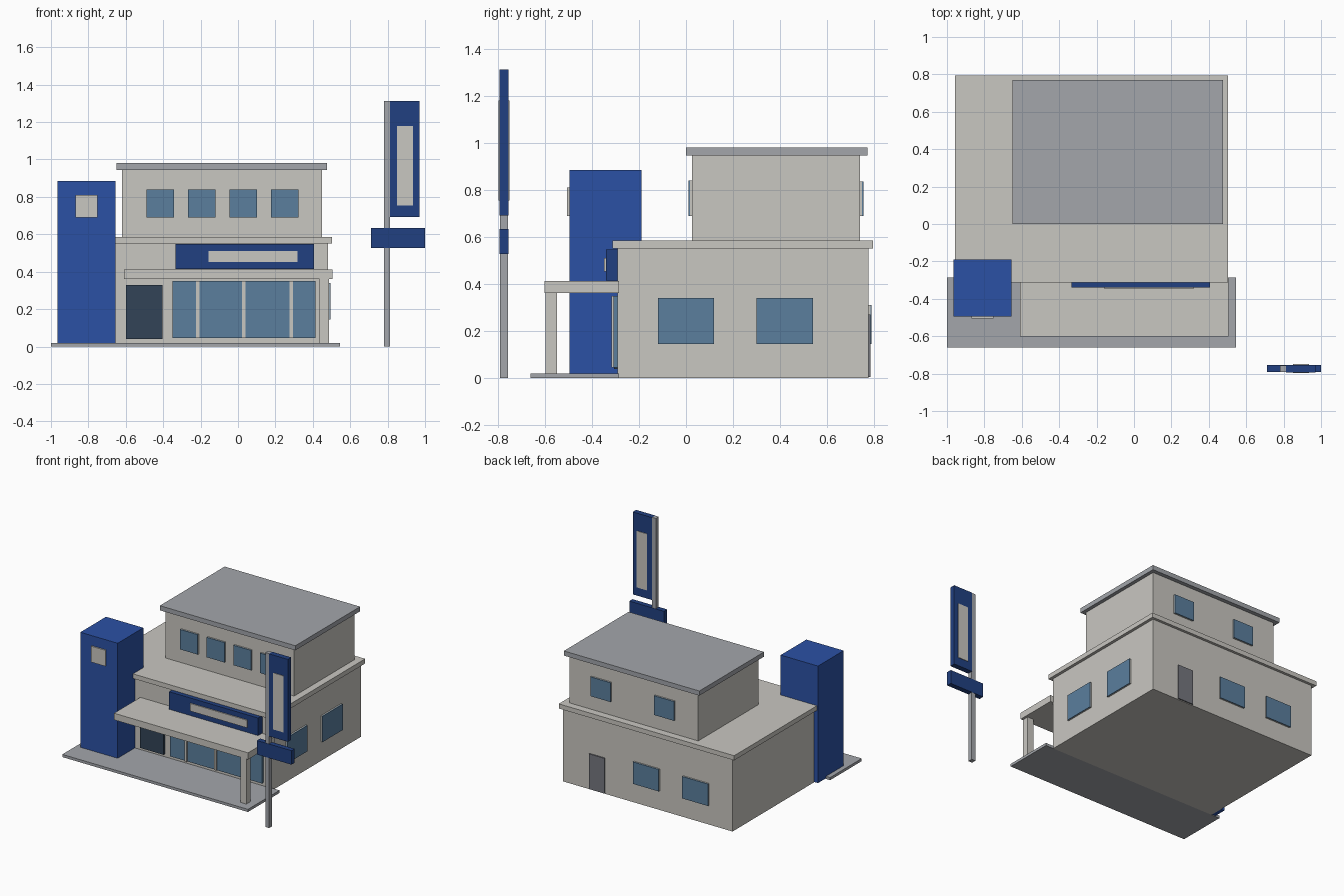
import bpy
import bmesh

cube = bpy.data.objects.get("Cube")
if cube:
    bpy.data.objects.remove(cube, do_unlink=True)


def linear(c):
    c /= 255
    return c / 12.92 if c <= 0.04045 else ((c + 0.055) / 1.055) ** 2.4


def material(name, *rgb):
    m = bpy.data.materials.new(name)
    m.use_nodes = True
    colour = [linear(c) for c in rgb] + [1]
    m.diffuse_color = colour
    m.node_tree.nodes["Principled BSDF"].inputs["Base Color"].default_value = colour
    return m


WALL = material("warm_white", 201, 199, 193)
GREY = material("concrete_grey", 163, 166, 171)
BLUE = material("bright_blue", 43, 81, 165)
NAVY = material("sign_blue", 33, 64, 129)
GLASS = material("window_glass", 91, 127, 158)
DARK = material("dark_glass", 50, 68, 87)
STEEL = material("door_grey", 118, 119, 127)


def box(name, mat, x, y, z):
    """Box spanning the (low, high) pair on each axis."""
    bm = bmesh.new()
    bmesh.ops.create_cube(bm, size=1)
    for v in bm.verts:
        v.co = [a[0] + (c + 0.5) * (a[1] - a[0]) for c, a in zip(v.co, (x, y, z))]
    mesh = bpy.data.meshes.new(name)
    bm.to_mesh(mesh)
    bm.free()
    mesh.materials.append(mat)
    obj = bpy.data.objects.new(name, mesh)
    bpy.context.collection.objects.link(obj)
    return obj


def window(name, axis, wall, side, span, z):
    """Wall-coloured frame block with a glass plate on its outer face."""
    for part, mat, near, far in (("frame", WALL, -0.01, 0.008), ("glass", GLASS, 0.008, 0.014)):
        depth = sorted((wall + side * near, wall + side * far))
        x, y = (depth, span) if axis == "x" else (span, depth)
        box(f"{name}_{part}", mat, x, y, z)


# Ground floor and forecourt
box("ground_floor", WALL, (-0.93, 0.48), (-0.29, 0.775), (0, 0.55))
box("ground_floor_roof", WALL, (-0.957, 0.502), (-0.312, 0.795), (0.55, 0.585))
box("forecourt_slab", GREY, (-1, 0.545), (-0.66, -0.285), (0, 0.02))

# Upper floor
box("upper_floor", WALL, (-0.62, 0.45), (0.025, 0.74), (0.58, 0.945))
box("upper_roof", GREY, (-0.65, 0.477), (0, 0.77), (0.945, 0.98))

# Tower with square plaque
box("corner_tower", BLUE, (-0.965, -0.655), (-0.495, -0.19), (0.005, 0.885))
box("tower_plaque", WALL, (-0.87, -0.75), (-0.505, -0.49), (0.69, 0.81))

# Entrance canopy and its post
box("canopy", WALL, (-0.61, 0.505), (-0.602, -0.285), (0.362, 0.412))
box("canopy_post", WALL, (0.437, 0.487), (-0.597, -0.548), (0.02, 0.362))

# Entrance door and shopfront glazing
box("entrance_door", DARK, (-0.6, -0.405), (-0.305, -0.28), (0.04, 0.33))
box("shopfront_glass", GLASS, (-0.35, 0.415), (-0.308, -0.28), (0.045, 0.35))
for i, x in enumerate((-0.215, 0.03, 0.285)):
    box(f"shopfront_mullion_{i}", WALL, (x - 0.009, x + 0.009), (-0.316, -0.3), (0.045, 0.35))

# Fascia sign above the canopy
box("fascia_board", NAVY, (-0.335, 0.405), (-0.34, -0.28), (0.415, 0.547))
box("fascia_panel", WALL, (-0.157, 0.317), (-0.348, -0.335), (0.453, 0.51))

# Windows
for i in range(4):
    x = -0.49 + i * 0.222
    window(f"upper_front_window_{i}", "y", 0.025, -1, (x, x + 0.147), (0.69, 0.84))
for i, y in enumerate((-0.12, 0.3)):
    window(f"side_window_{i}", "x", 0.48, 1, (y, y + 0.24), (0.145, 0.34))
for i, x in enumerate((-0.735, -0.325)):
    window(f"rear_window_{i}", "y", 0.775, 1, (x, x + 0.215), (0.145, 0.31))
for i, x in enumerate((-0.427, 0.1)):
    window(f"upper_rear_window_{i}", "y", 0.74, 1, (x, x + 0.167), (0.69, 0.835))

# Rear service door
box("rear_door", STEEL, (0.13, 0.26), (0.765, 0.784), (0.005, 0.27))

# Roadside pylon sign
box("pylon_pole", GREY, (0.78, 0.812), (-0.79, -0.756), (0, 1.312))
box("pylon_board", NAVY, (0.812, 0.97), (-0.793, -0.753), (0.692, 1.312))
box("pylon_panel", WALL, (0.85, 0.935), (-0.797, -0.749), (0.755, 1.18))
box("pylon_crossboard", NAVY, (0.712, 1), (-0.792, -0.754), (0.528, 0.633))
